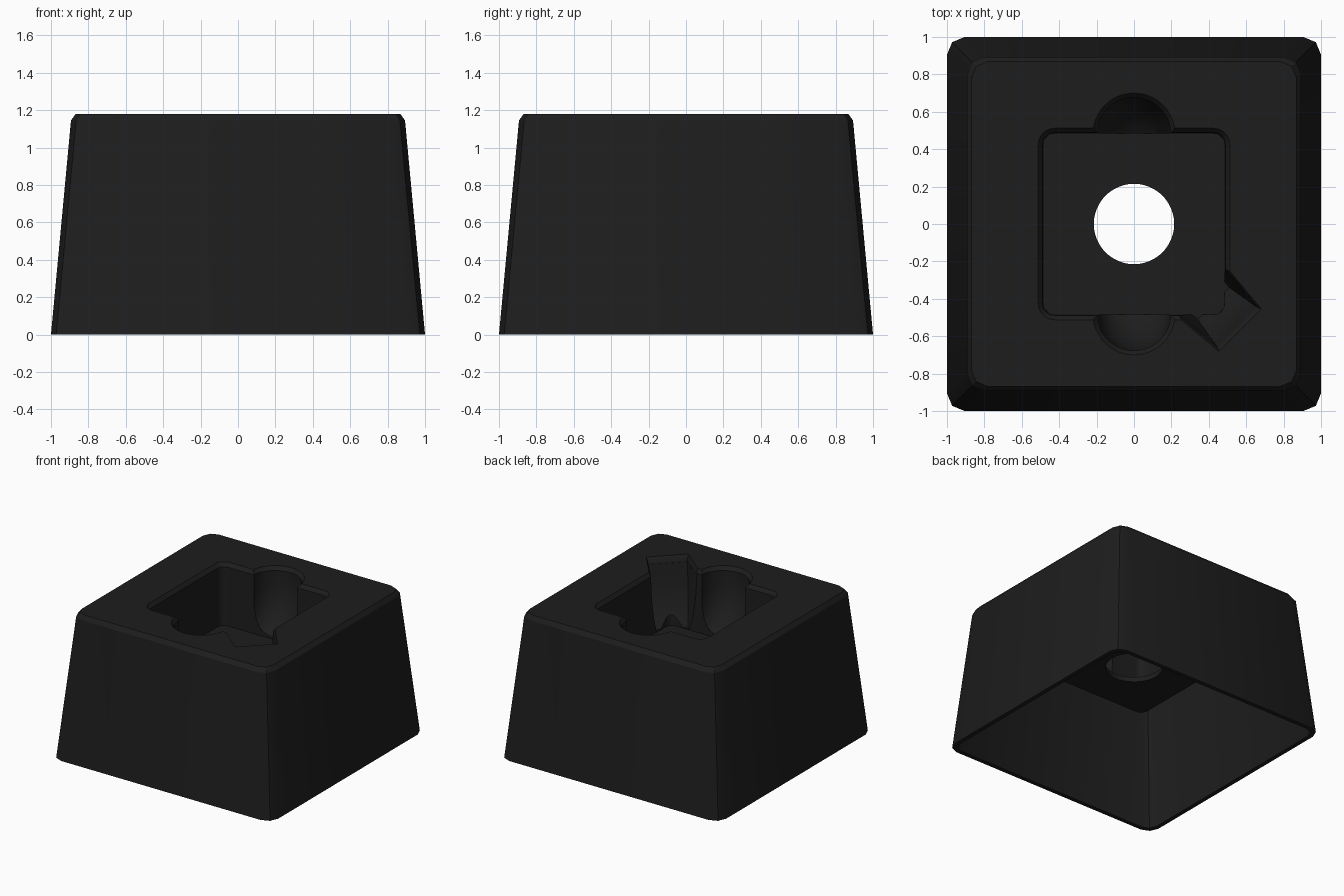
import bpy, bmesh, math

cube = bpy.data.objects.get("Cube")
if cube:
    bpy.data.objects.remove(cube, do_unlink=True)

black = bpy.data.materials.new("matte_black")
colour = (0.0125, 0.0125, 0.0125, 1)
black.diffuse_color = colour
black.use_nodes = True
bsdf = black.node_tree.nodes["Principled BSDF"]
bsdf.inputs["Base Color"].default_value = colour
bsdf.inputs["Roughness"].default_value = 0.7


def rounded_square(half, radius, z, seg=5):
    pts = []
    for q in range(4):
        sx, sy = [(1, 1), (-1, 1), (-1, -1), (1, -1)][q]
        for i in range(seg + 1):
            a = math.pi / 2 * (q + i / seg)
            pts.append((sx * (half - radius) + radius * math.cos(a),
                        sy * (half - radius) + radius * math.sin(a), z))
    return pts


def circle(radius, cy, z, n=48):
    return [(radius * math.cos(2 * math.pi * i / n),
             cy + radius * math.sin(2 * math.pi * i / n), z) for i in range(n)]


def diagonal_wedge(end, half_width, z, start=0.3):
    # four-sided section pointing to the +x, -y corner, wider towards the middle
    k = math.sqrt(0.5)
    wide = half_width + 0.09 * (end - start)
    return [(k * (d + t), k * (t - d), z) for d, t in
            ((start, -wide), (end, -half_width), (end, half_width), (start, wide))]


def loft(name, rings):
    bm = bmesh.new()
    loops = [[bm.verts.new(p) for p in ring] for ring in rings]
    n = len(loops[0])
    for a, b in zip(loops, loops[1:]):
        for i in range(n):
            j = (i + 1) % n
            bm.faces.new((a[i], a[j], b[j], b[i]))
    bm.faces.new(loops[0][::-1])
    bm.faces.new(loops[-1])
    bmesh.ops.recalc_face_normals(bm, faces=bm.faces)
    mesh = bpy.data.meshes.new(name)
    bm.to_mesh(mesh)
    bm.free()
    obj = bpy.data.objects.new(name, mesh)
    bpy.context.collection.objects.link(obj)
    mesh.materials.append(black)
    return obj


def combine(body, tool, operation):
    bpy.context.view_layer.objects.active = body
    mod = body.modifiers.new(tool.name, 'BOOLEAN')
    mod.operation = operation
    mod.solver = 'EXACT'
    mod.object = tool
    bpy.ops.object.modifier_apply(modifier=mod.name)
    bpy.data.objects.remove(tool, do_unlink=True)


# Profiles as (size, position, height) from the pocket floor up to the wall top
RECESS = [(0.185, 0.28, 0.674), (0.185, 0.35, 0.72), (0.19, 0.41, 0.80),
          (0.195, 0.455, 0.90), (0.197, 0.48, 1.02), (0.197, 0.48, 1.15)]
SLOT = [(0.12, 0.60, 0.675), (0.135, 0.69, 0.80), (0.145, 0.745, 0.95), (0.15, 0.78, 1.15)]
WALL = 0.035

# Thin tapered shell, open underneath
body = loft("tapered_shell", [
    rounded_square(1.0, 0.095, 0, 2),
    rounded_square(0.893, 0.095, 1.145, 2),
    rounded_square(0.868, 0.085, 1.18, 2)])
combine(body, loft("underside", [
    rounded_square(0.967, 0.08, -0.02, 2),
    rounded_square(0.86, 0.08, 1.13, 2)]), 'DIFFERENCE')

# Cup walls hanging from the top: square pocket, two finger recesses, corner slot
combine(body, loft("pocket_cup", [rounded_square(0.50, 0.06, 0.63),
                                  rounded_square(0.525, 0.09, 1.15)]), 'UNION')
for side in (-1, 1):
    combine(body, loft("recess_cup", [circle(r + WALL, side * y, z - 0.02)
                                      for r, y, z in RECESS]), 'UNION')
combine(body, loft("slot_cup", [diagonal_wedge(d + WALL, w + WALL, z - 0.021)
                                for w, d, z in SLOT]), 'UNION')

# Hollow the cups, with a chamfered rim
combine(body, loft("pocket", [rounded_square(0.483, 0.055, 0.67),
                              rounded_square(0.488, 0.06, 1.15),
                              rounded_square(0.512, 0.085, 1.18),
                              rounded_square(0.528, 0.10, 1.20)]), 'DIFFERENCE')
for side in (-1, 1):
    combine(body, loft("recess", [circle(r, side * y, z) for r, y, z in RECESS] + [
        circle(0.22, side * 0.48, 1.18),
        circle(0.235, side * 0.48, 1.20)]), 'DIFFERENCE')
combine(body, loft("slot", [diagonal_wedge(d, w, z) for w, d, z in SLOT] + [
    diagonal_wedge(0.803, 0.16, 1.18),
    diagonal_wedge(0.818, 0.167, 1.20)]), 'DIFFERENCE')

# Round hole through the pocket floor
combine(body, loft("hole", [circle(0.215, 0, 0.5), circle(0.215, 0, 0.8)]), 'DIFFERENCE')

# Smooth rounded corners, sharp edges kept
bpy.ops.object.select_all(action='DESELECT')
body.select_set(True)
bpy.ops.object.shade_smooth_by_angle(angle=math.radians(30))
